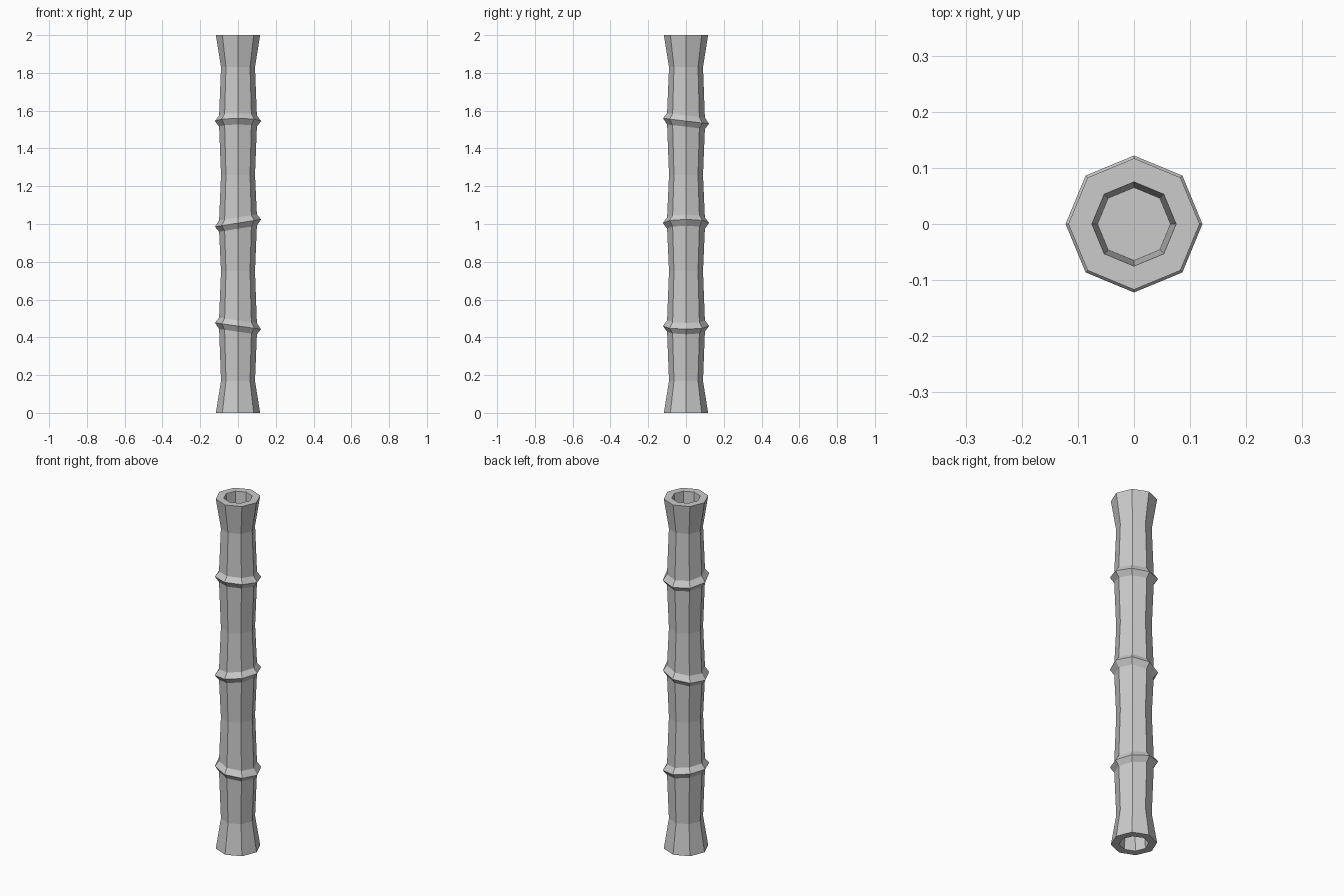
import bpy, bmesh
from math import sin, cos, pi

if "Cube" in bpy.data.objects:
    bpy.data.objects.remove(bpy.data.objects["Cube"])

SIDES = 8
bm = bmesh.new()


def ring(radius, z, slope_x=0, slope_y=0):
    """Octagonal loop, optionally tilted."""
    verts = []
    for i in range(SIDES):
        a = 2 * pi * i / SIDES
        x, y = radius * cos(a), radius * sin(a)
        verts.append(bm.verts.new((x, y, z + slope_x * x + slope_y * y)))
    return verts


# Lower socket floor, lower rim and neck
loops = [ring(0.065, 0.17), ring(0.075, 0), ring(0.117, 0), ring(0.09, 0.17)]

# Tilted nodes (height, slope in x, slope in y) with narrow waists between
nodes = [(0.46, -0.14, 0), (1.005, 0.16, 0), (1.545, 0, -0.12)]
waists = [0.75, 1.26, 1.83]
for (z, sx, sy), waist in zip(nodes, waists):
    for radius, dz in ((0.1, -0.03), (0.122, 0), (0.1, 0.03)):
        loops.append(ring(radius, z + dz, sx, sy))
    loops.append(ring(0.09, waist))

# Upper rim and socket
loops += [ring(0.117, 2), ring(0.075, 2), ring(0.065, 1.83)]

# Skin the loops and close both socket floors
for a, b in zip(loops, loops[1:]):
    for i in range(SIDES):
        j = (i + 1) % SIDES
        bm.faces.new((a[i], a[j], b[j], b[i]))
bm.faces.new(loops[0][::-1])
bm.faces.new(loops[-1])
bmesh.ops.recalc_face_normals(bm, faces=bm.faces)

mesh = bpy.data.meshes.new("bamboo_stalk")
bm.to_mesh(mesh)
bm.free()
stalk = bpy.data.objects.new("bamboo_stalk", mesh)
bpy.context.collection.objects.link(stalk)
